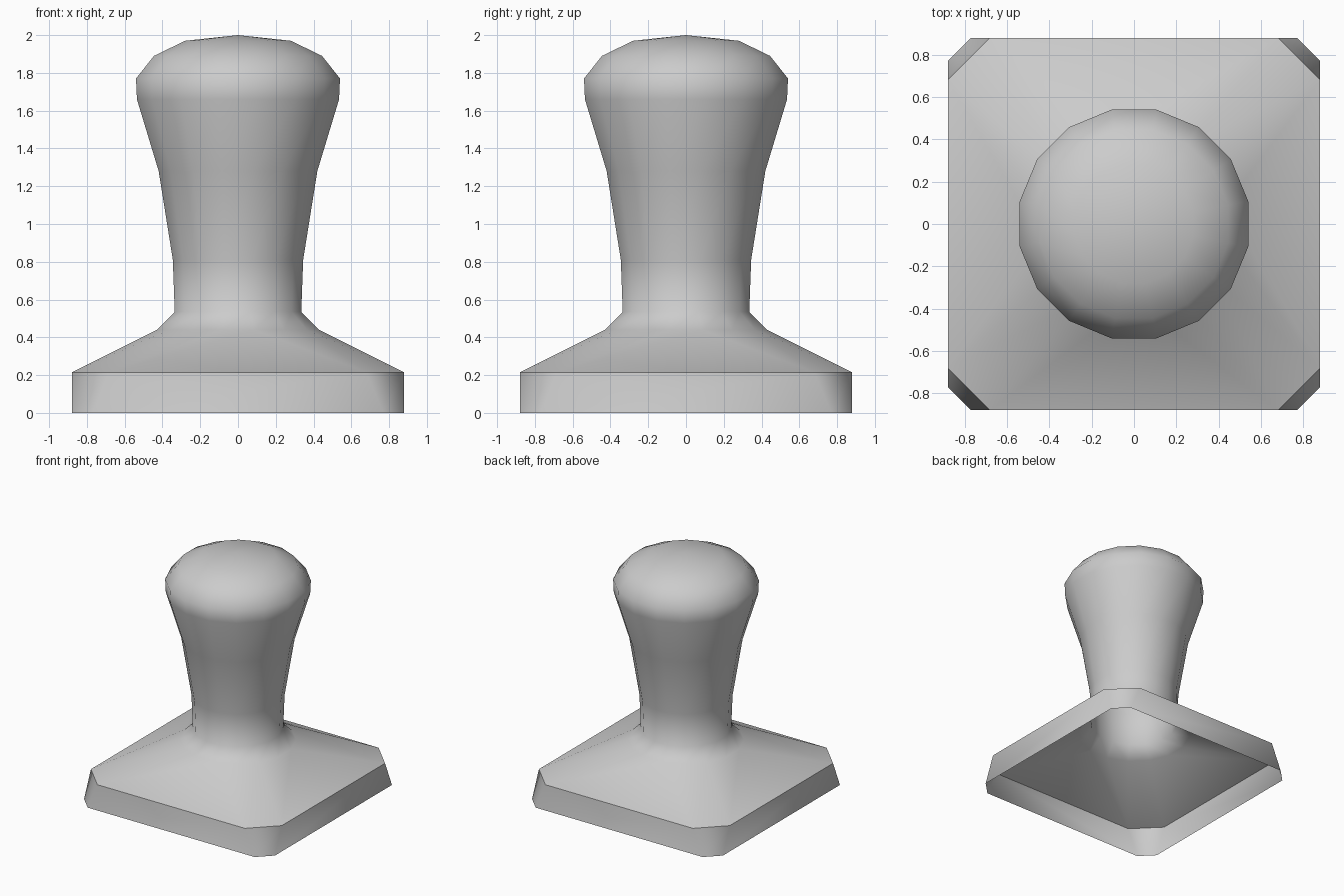
import bpy, bmesh, math

cube = bpy.data.objects.get("Cube")
if cube:
    bpy.data.objects.remove(cube, do_unlink=True)

SIDES = 16
HALF = 0.88          # half width of the square foot

# One grey for the whole piece
grey = bpy.data.materials.new("light_grey")
grey.use_nodes = True
colour = (0.6, 0.6, 0.6, 1)
grey.diffuse_color = colour
grey.node_tree.nodes["Principled BSDF"].inputs["Base Color"].default_value = colour

bm = bmesh.new()


def chamfered_square(cut, z):
    """Square ring with cut corners, counter-clockwise from the right side."""
    ring = []
    for k in range(4):
        c, s = round(math.cos(k * math.pi / 2)), round(math.sin(k * math.pi / 2))
        for y in (-cut, cut):
            ring.append(bm.verts.new((HALF * c - y * s, HALF * s + y * c, z)))
    return ring


def round_ring(apothem, z):
    """Sixteen-sided ring with a flat facing each axis."""
    r = apothem / math.cos(math.pi / SIDES)
    angles = [(i - 1.5) * 2 * math.pi / SIDES for i in range(SIDES)]
    return [bm.verts.new((r * math.cos(a), r * math.sin(a), z)) for a in angles]


def skin(lower, upper):
    n = len(lower)
    for i in range(n):
        j = (i + 1) % n
        bm.faces.new((lower[i], lower[j], upper[j], upper[i]))


# Foot wall, open underneath
foot = chamfered_square(0.77, 0)
rim = chamfered_square(0.68, 0.215)
skin(foot, rim)

# Sloping shoulder from the square rim to the round collar
collar = round_ring(0.43, 0.44)
for k in range(4):
    a, b, nxt = rim[2 * k], rim[2 * k + 1], rim[(2 * k + 2) % 8]
    p, q, r, s = collar[4 * k:4 * k + 4]
    bm.faces.new((a, b, r, q))
    bm.faces.new((a, q, p))
    bm.faces.new((b, s, r))
    bm.faces.new((b, nxt, collar[(4 * k + 4) % SIDES], s))

# Flared handle and domed knob
profile = [(0.335, 0.535), (0.345, 0.81), (0.42, 1.28), (0.535, 1.66),
           (0.54, 1.77), (0.445, 1.89), (0.28, 1.97)]
last = collar
for apothem, z in profile:
    ring = round_ring(apothem, z)
    skin(last, ring)
    last = ring
tip = bm.verts.new((0, 0, 2))
for i in range(SIDES):
    bm.faces.new((last[i], last[(i + 1) % SIDES], tip))

mesh = bpy.data.meshes.new("handled_stamp")
bm.to_mesh(mesh)
bm.free()
mesh.materials.append(grey)
stamp = bpy.data.objects.new("handled_stamp", mesh)
bpy.context.collection.objects.link(stamp)

# Smooth body with a crisp rim
bpy.ops.object.select_all(action='DESELECT')
stamp.select_set(True)
bpy.context.view_layer.objects.active = stamp
bpy.ops.object.shade_smooth_by_angle(angle=math.radians(50))
